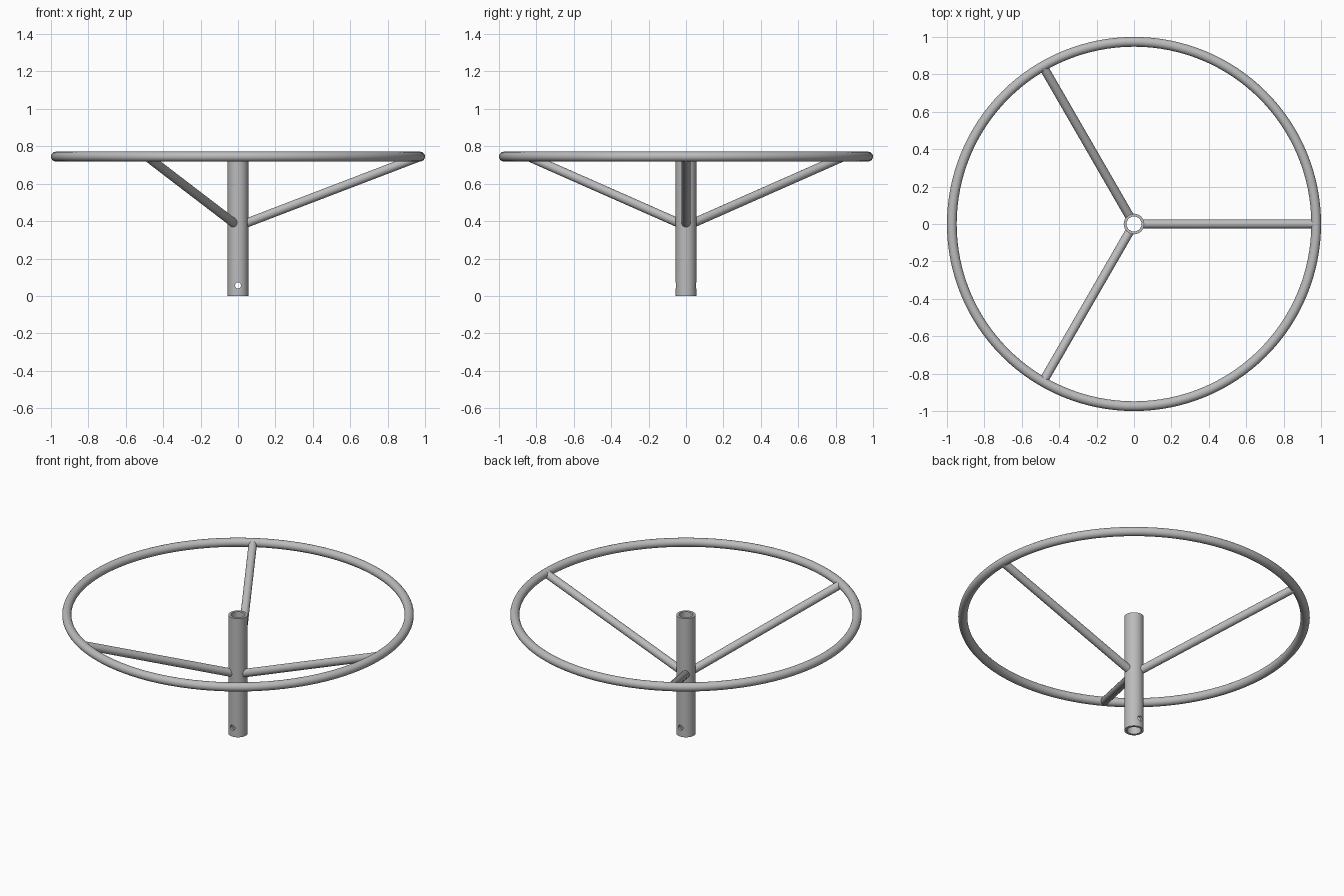
import bpy, bmesh, math
from mathutils import Matrix, Vector

cube = bpy.data.objects.get("Cube")
if cube:
    bpy.data.objects.remove(cube, do_unlink=True)

RING_R, PIPE_R, RING_Z = 0.974, 0.026, 0.745
TUBE_OUT, TUBE_IN = 0.055, 0.04
SPOKE_R, SPOKE_START, SPOKE_Z = 0.024, 0.046, 0.39

steel = bpy.data.materials.new("grey_steel")
steel.use_nodes = True
GREY = (0.5, 0.5, 0.5, 1)
steel.diffuse_color = GREY
steel.node_tree.nodes["Principled BSDF"].inputs["Base Color"].default_value = GREY


def finish(obj, name):
    obj.name = obj.data.name = name
    obj.data.materials.clear()
    obj.data.materials.append(steel)
    bpy.ops.object.select_all(action='DESELECT')
    obj.select_set(True)
    bpy.context.view_layer.objects.active = obj
    bpy.ops.object.shade_smooth_by_angle(angle=math.radians(35))


# Rim
bpy.ops.mesh.primitive_torus_add(major_radius=RING_R, minor_radius=PIPE_R,
                                 major_segments=128, minor_segments=24,
                                 location=(0, 0, RING_Z))
finish(bpy.context.object, "rim")

# Hollow hub tube, spun from its wall section
bm = bmesh.new()
wall = [bm.verts.new((r, 0, z)) for r, z in
        ((TUBE_OUT, 0), (TUBE_OUT, RING_Z), (TUBE_IN, RING_Z), (TUBE_IN, 0))]
edges = [bm.edges.new((wall[i], wall[(i + 1) % 4])) for i in range(4)]
bmesh.ops.spin(bm, geom=wall + edges, cent=(0, 0, 0), axis=(0, 0, 1),
               angle=math.tau, steps=48, use_merge=True)
bmesh.ops.remove_doubles(bm, verts=bm.verts, dist=1e-5)
bmesh.ops.recalc_face_normals(bm, faces=bm.faces)
mesh = bpy.data.meshes.new("hub_tube")
bm.to_mesh(mesh)
bm.free()
tube = bpy.data.objects.new("hub_tube", mesh)
bpy.context.collection.objects.link(tube)

# Cross pin hole through the foot of the tube
bpy.ops.mesh.primitive_cylinder_add(vertices=24, radius=0.016, depth=0.3,
                                    location=(0, 0, 0.056),
                                    rotation=(math.pi / 2, 0, 0))
cutter = bpy.context.object
cutter.hide_render = True
cut = tube.modifiers.new("pin_hole", 'BOOLEAN')
cut.operation, cut.solver, cut.object = 'DIFFERENCE', 'EXACT', cutter
bpy.context.view_layer.objects.active = tube
bpy.ops.object.modifier_apply(modifier=cut.name)
bpy.data.objects.remove(cutter, do_unlink=True)
finish(tube, "hub_tube")

# Three sloping spokes, mitred upright inside the tube wall
start = Vector((SPOKE_START, 0, SPOKE_Z))
end = Vector((RING_R, 0, RING_Z))
axis = (end - start).normalized()
for i, name in enumerate(("left_spoke", "back_right_spoke", "front_right_spoke")):
    bm = bmesh.new()
    bmesh.ops.create_cone(bm, cap_ends=True, segments=24, radius1=SPOKE_R,
                          radius2=SPOKE_R, depth=(end - start).length)
    turn = Vector((0, 0, 1)).rotation_difference(axis).to_matrix().to_4x4()
    inner = [v for v in bm.verts if v.co.z < 0]
    bm.transform(Matrix.Translation((start + end) / 2) @ turn)
    for v in inner:
        v.co += axis * ((SPOKE_START - v.co.x) / axis.x)
    bm.transform(Matrix.Rotation(i * math.tau / 3, 4, 'Z'))
    mesh = bpy.data.meshes.new(name)
    bm.to_mesh(mesh)
    bm.free()
    spoke = bpy.data.objects.new(name, mesh)
    bpy.context.collection.objects.link(spoke)
    finish(spoke, name)
